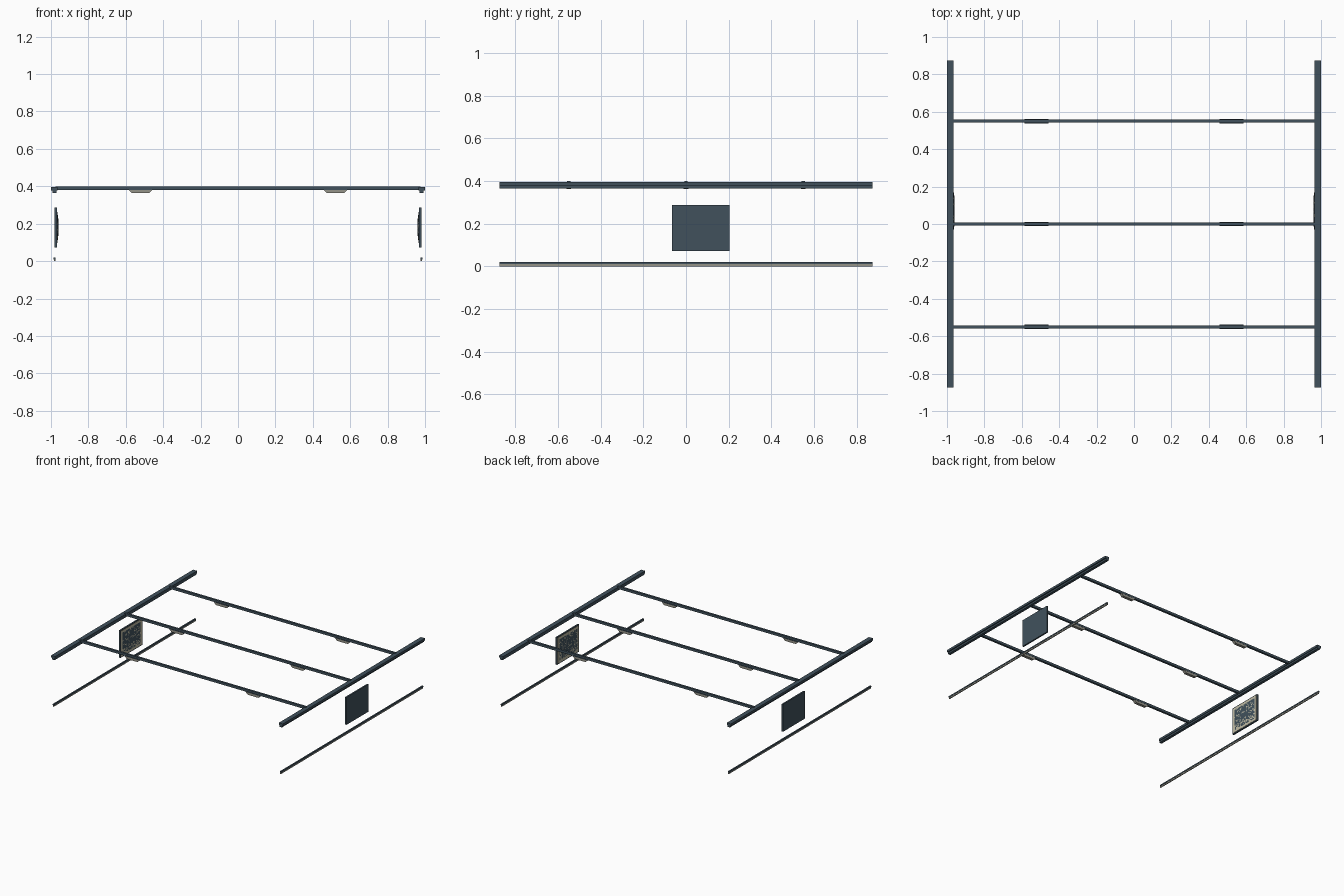
import bpy, bmesh, random

if "Cube" in bpy.data.objects:
    bpy.data.objects.remove(bpy.data.objects["Cube"])

random.seed(4)


def material(name, rgb):
    m = bpy.data.materials.new(name)
    m.diffuse_color = (*rgb, 1)
    m.use_nodes = True
    m.node_tree.nodes["Principled BSDF"].inputs["Base Color"].default_value = m.diffuse_color
    return m


slate = material("slate", (0.052, 0.083, 0.108))
grey = material("warm grey", (0.30, 0.295, 0.25))
cream = material("cream", (0.54, 0.51, 0.38))


def finish(bm, name, mats):
    bmesh.ops.recalc_face_normals(bm, faces=bm.faces)
    me = bpy.data.meshes.new(name)
    bm.to_mesh(me)
    bm.free()
    for m in mats:
        me.materials.append(m)
    ob = bpy.data.objects.new(name, me)
    bpy.context.collection.objects.link(ob)
    return ob


def extrude(name, loop, step, mats):
    """Close a flat outline into a prism along step."""
    bm = bmesh.new()
    a = [bm.verts.new(p) for p in loop]
    b = [bm.verts.new([u + v for u, v in zip(p, step)]) for p in loop]
    bm.faces.new(a)
    bm.faces.new(b)
    n = len(a)
    for i in range(n):
        bm.faces.new((a[i], a[(i + 1) % n], b[(i + 1) % n], b[i]))
    return finish(bm, name, mats)


def box(name, lo, hi, mat):
    (x0, y0, z0), (x1, y1, z1) = lo, hi
    loop = [(x0, y0, z0), (x1, y0, z0), (x1, y1, z0), (x0, y1, z0)]
    return extrude(name, loop, (0, 0, z1 - z0), [mat])


Y0, Y1, Z0, Z1 = -0.065, 0.205, 0.073, 0.287   # side panel extents

for s, side in ((-1, "left"), (1, "right")):
    # Stepped side beam
    prof = [(0.965, 0.395), (1.0, 0.395), (1.0, 0.378), (0.991, 0.378),
            (0.991, 0.365), (0.97, 0.365), (0.97, 0.378), (0.965, 0.378)]
    extrude(side + "_beam", [(s * x, -0.875, z) for x, z in prof], (0, 1.75, 0), [slate])

    # Thin floor rail: slate cap over a grey strip
    box(side + "_floor_rail_cap", (s * 0.975, -0.875, 0.01), (s * 0.986, 0.875, 0.02), slate)
    box(side + "_floor_rail_strip", (s * 0.977, -0.875, 0), (s * 0.984, 0.875, 0.01), grey)

    # Slate panel tray with a pale face inside its rim
    box(side + "_panel_tray", (s * 0.969, Y0, Z0), (s * 0.981, Y1, Z1), slate)
    r = 0.007
    box(side + "_panel_face", (s * 0.967, Y0 + r, Z0 + r), (s * 0.97, Y1 - r, Z1 - r), cream)

    # Bulging slate inlay with scattered pale pieces, denser towards the bottom
    bm = bmesh.new()
    w, nu, nv = 0.024, 28, 22
    grid = []
    for i in range(nu + 1):
        u = i / nu
        row = []
        for j in range(nv + 1):
            v = j / nv
            bulge = 0.008 * (1 - (2 * u - 1) ** 4) * (1 - (2 * v - 1) ** 2)
            row.append(bm.verts.new((s * (0.9665 - bulge),
                                     Y0 + w + u * (Y1 - Y0 - 2 * w),
                                     Z0 + w + v * (Z1 - Z0 - 2 * w))))
        grid.append(row)
    for i in range(nu):
        for j in range(nv):
            f = bm.faces.new((grid[i][j], grid[i + 1][j], grid[i + 1][j + 1], grid[i][j + 1]))
            f.material_index = int(random.random() < (0.4 if j < 4 else 0.16))
    inlay = finish(bm, side + "_panel_inlay", [slate, cream])
    # Open sheet: make it face the middle of the model
    if inlay.data.polygons[0].normal.x * s > 0:
        inlay.data.flip_normals()

# Cross bars with two tapered lamps hanging under each
for k, y in enumerate((-0.55, 0, 0.55)):
    box(f"cross_bar_{k}", (-0.975, y - 0.008, 0.381), (0.975, y + 0.008, 0.4), slate)
    for x in (-0.522, 0.522):
        box(f"lamp_mount_{k}", (x - 0.064, y - 0.012, 0.381), (x + 0.064, y + 0.012, 0.385), slate)
        outline = [(-0.064, 0.381), (0.064, 0.381), (0.046, 0.363), (-0.046, 0.363)]
        extrude(f"lamp_{k}", [(x + a, y - 0.011, z) for a, z in outline], (0, 0.022, 0), [grey])
